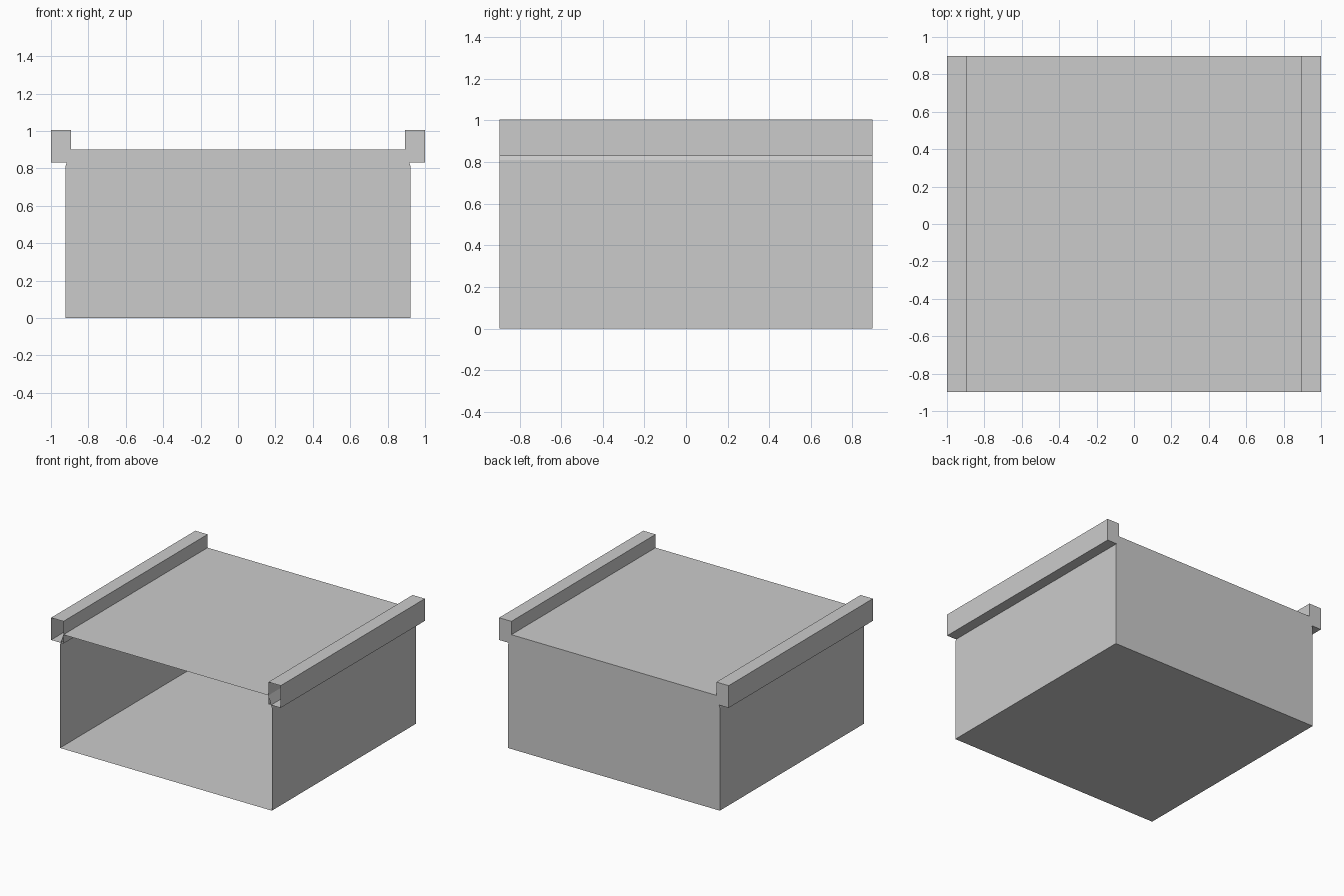
import bpy

if "Cube" in bpy.data.objects:
    bpy.data.objects.remove(bpy.data.objects["Cube"])

D = 0.897  # half depth


def open_shell(name, profile):
    """Extrude a closed x-z profile along y, capped at the back, open at the front."""
    n = len(profile)
    verts = [(x, y, z) for y in (-D, D) for x, z in profile]
    faces = [(i, (i + 1) % n, n + (i + 1) % n, n + i) for i in range(n)]
    faces.append(tuple(range(2 * n - 1, n - 1, -1)))
    mesh = bpy.data.meshes.new(name)
    mesh.from_pydata(verts, [], faces)
    mesh.validate()
    obj = bpy.data.objects.new(name, mesh)
    bpy.context.collection.objects.link(obj)
    return obj


# Main box with slightly chamfered upper edges
half = [(0.923, 0), (0.923, 0.81), (0.893, 0.90)]
open_shell("box_body", half + [(-x, z) for x, z in reversed(half)])

# Hollow side rails along the top edges
for side, name in ((1, "right_rail"), (-1, "left_rail")):
    rail = [(0.893, 0.83), (1.0, 0.83), (1.0, 1.005), (0.893, 1.005)]
    profile = [(side * x, z) for x, z in rail]
    open_shell(name, profile if side > 0 else profile[::-1])

# Make all normals point outward (profiles run counter-clockwise seen from the front)
for obj in bpy.data.objects:
    for poly in obj.data.polygons:
        if abs(poly.normal.y) > 0.9 and poly.normal.y < 0:
            poly.flip()
